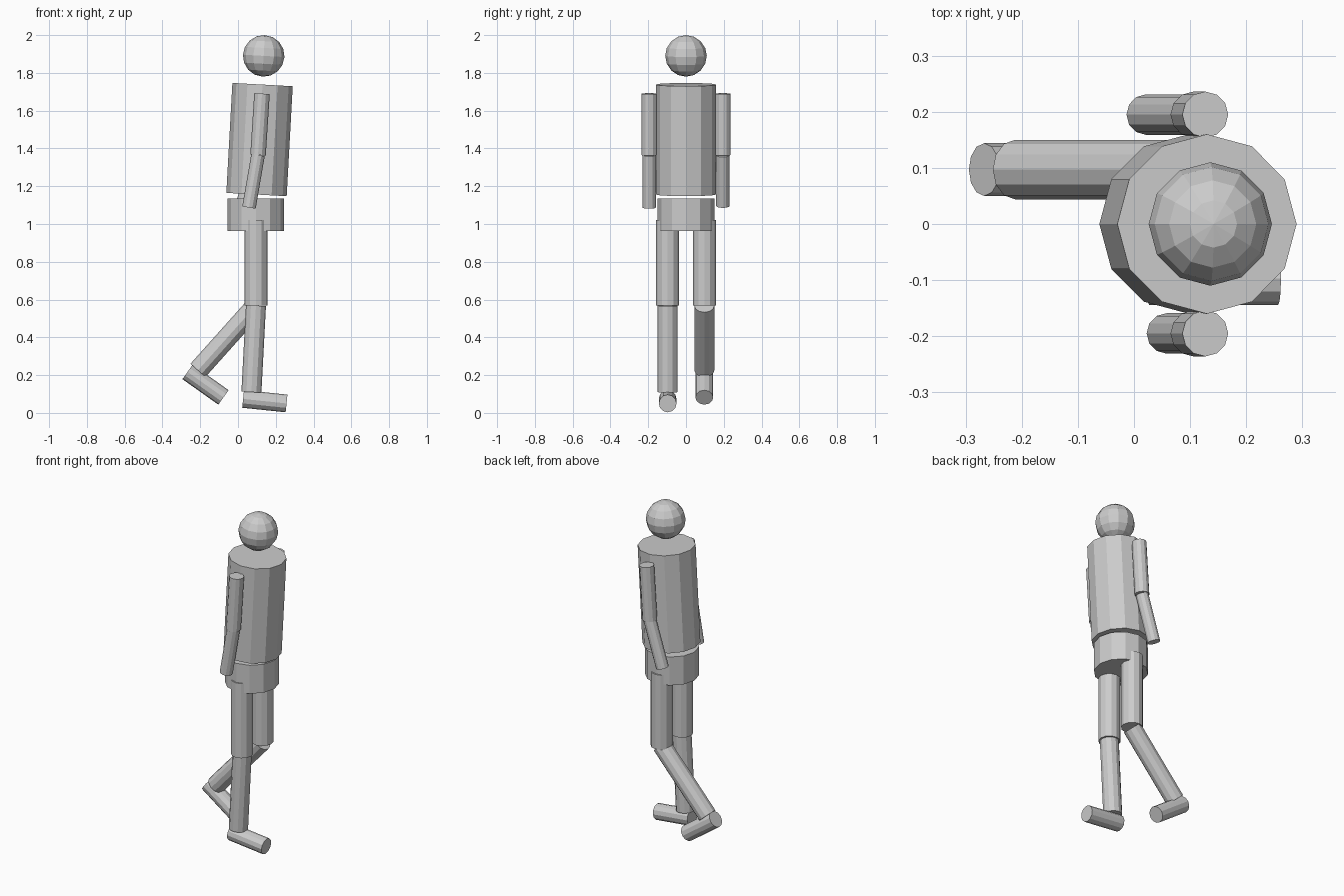
import bpy
from mathutils import Vector, Matrix

if "Cube" in bpy.data.objects:
    bpy.data.objects.remove(bpy.data.objects["Cube"])

grey = bpy.data.materials.new("plain grey")
grey.diffuse_color = (0.6, 0.6, 0.6, 1)
grey.use_nodes = True
grey.node_tree.nodes["Principled BSDF"].inputs["Base Color"].default_value = grey.diffuse_color


def finish(name):
    ob = bpy.context.object
    ob.name = name
    ob.data.materials.append(grey)
    return ob


def limb(name, y, start, end, radius):
    """Twelve-sided cylinder between two (x, z) points at depth y."""
    a = Vector((start[0], y, start[1]))
    b = Vector((end[0], y, end[1]))
    axis = (b - a).normalized()
    side = Vector((0, 1, 0))
    rot = Matrix((side.cross(axis), side, axis)).transposed().to_euler()
    bpy.ops.mesh.primitive_cylinder_add(vertices=12, radius=radius, depth=(b - a).length,
                                        location=(a + b) / 2, rotation=rot)
    return finish(name)


# Head
bpy.ops.mesh.primitive_uv_sphere_add(segments=12, ring_count=8, radius=0.11,
                                     location=(0.136, 0, 1.89), rotation=(0, 0.055, 0))
finish("head")

# Torso leans forward slightly, pelvis is upright
limb("torso", 0, (0.098, 1.156), (0.13, 1.738), 0.16)
limb("pelvis", 0, (0.094, 0.963), (0.094, 1.135), 0.15)

# Arms: same upper arm, different elbow bend
elbow = (0.106, 1.365)
for side, y, hand in (("right", -0.195, (0.058, 1.087)), ("left", 0.195, (0.021, 1.096))):
    limb(side + "_upper_arm", y, elbow, (0.127, 1.69), 0.041)
    limb(side + "_forearm", y, hand, elbow, 0.036)

# Legs: right one stands, left one is bent backwards
knee = (0.095, 0.568)
for side, y, ankle, heel, toe in (
        ("right", -0.097, (0.071, 0.11), (0.027, 0.074), (0.257, 0.05)),
        ("left", 0.097, (-0.212, 0.225), (-0.267, 0.217), (-0.077, 0.082))):
    limb(side + "_thigh", y, knee, (0.095, 1.02), 0.061)
    limb(side + "_shin", y, ankle, knee, 0.053)
    limb(side + "_foot", y, heel, toe, 0.047)
